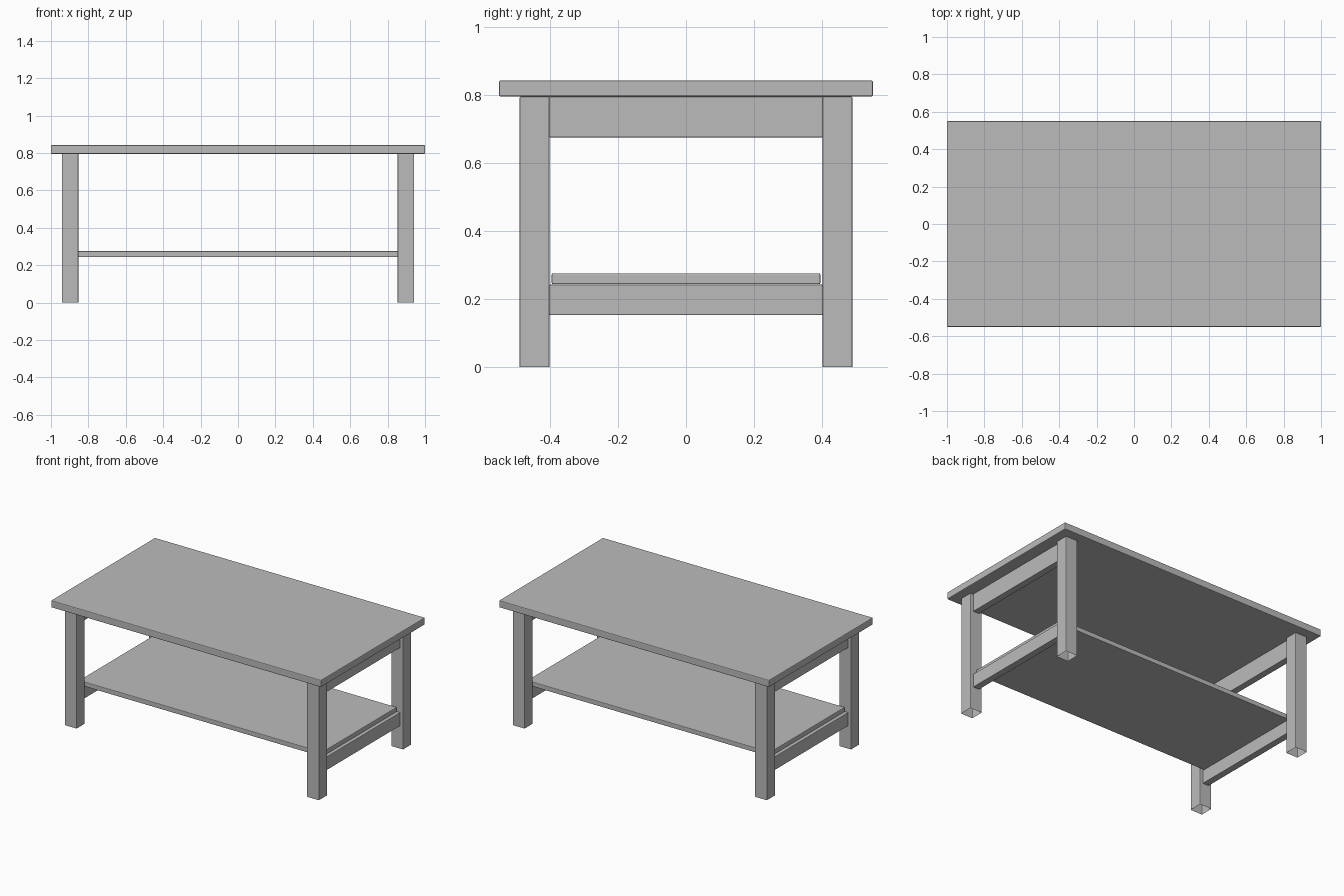
import bpy
import bmesh
from mathutils import Vector

cube = bpy.data.objects.get("Cube")
if cube:
    bpy.data.objects.remove(cube, do_unlink=True)

# Single grey finish
grey = bpy.data.materials.new("plain_grey")
grey.use_nodes = True
colour = (0.5, 0.5, 0.5, 1)
grey.diffuse_color = colour
grey.node_tree.nodes["Principled BSDF"].inputs["Base Color"].default_value = colour


def board(name, low, high, open_bottom=False, bevel=0.004):
    """Box between two corners with softly rounded edges."""
    low, high = Vector(low), Vector(high)
    bm = bmesh.new()
    bmesh.ops.create_cube(bm, size=1)
    bmesh.ops.scale(bm, vec=high - low, verts=bm.verts)
    bmesh.ops.translate(bm, vec=(low + high) / 2, verts=bm.verts)
    if open_bottom:
        bm.normal_update()
        under = [f for f in bm.faces if f.normal.z < -0.5]
        bmesh.ops.delete(bm, geom=under, context='FACES_ONLY')
    mesh = bpy.data.meshes.new(name)
    bm.to_mesh(mesh)
    bm.free()
    mesh.materials.append(grey)
    obj = bpy.data.objects.new(name, mesh)
    bpy.context.collection.objects.link(obj)
    mod = obj.modifiers.new("soft_edges", 'BEVEL')
    mod.width = bevel
    mod.segments = 2
    return obj


# Table top and lower shelf
board("table_top", (-1, -0.55, 0.795), (1, 0.55, 0.842), bevel=0.005)
board("lower_shelf", (-0.9, -0.395, 0.243), (0.9, 0.395, 0.275))

for side, sx in (("left", 1), ("right", -1)):
    # Legs, open underneath
    for end, sy in (("front", -1), ("back", 1)):
        x, y = sx * 0.897, sy * 0.445
        board(f"{end}_{side}_leg", (x - 0.044, y - 0.044, 0),
              (x + 0.044, y + 0.044, 0.795), open_bottom=True)
    # End rails between the legs
    x = sx * 0.897
    for level, bottom, top in (("upper", 0.675, 0.795), ("lower", 0.152, 0.242)):
        board(f"{level}_{side}_rail", (x - 0.023, -0.402, bottom),
              (x + 0.023, 0.402, top), bevel=0.003)
